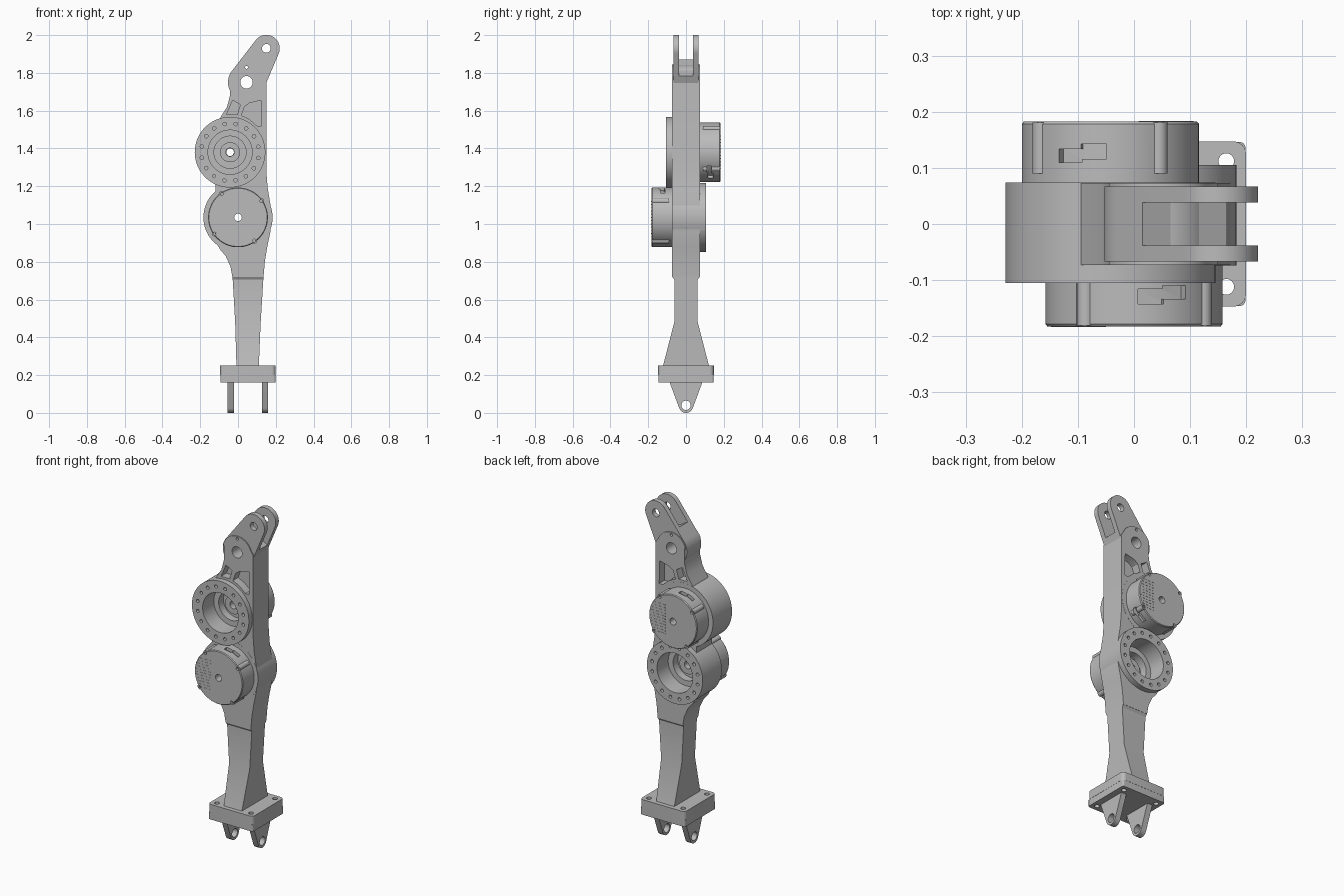
import bpy, bmesh, math
from mathutils import Vector

if "Cube" in bpy.data.objects:
    bpy.data.objects.remove(bpy.data.objects["Cube"])

grey = bpy.data.materials.new("machined grey")
grey.use_nodes = True
COLOUR = (0.5, 0.5, 0.5, 1)
grey.diffuse_color = COLOUR
grey.node_tree.nodes["Principled BSDF"].inputs["Base Color"].default_value = COLOUR

# Axis maps: outline (u, v) plus depth d to world
MAPS = {"x": lambda u, v, d: (d, u, v),
        "y": lambda u, v, d: (u, d, v),
        "z": lambda u, v, d: (u, v, d)}


def circle(cx, cy, r, n=64):
    return [(cx + r * math.cos(2 * math.pi * i / n), cy + r * math.sin(2 * math.pi * i / n))
            for i in range(n)]


def box(cx, cy, w, h, angle=0):
    c, s = math.cos(angle), math.sin(angle)
    return [(cx + c * a * w / 2 - s * b * h / 2, cy + s * a * w / 2 + c * b * h / 2)
            for a, b in ((-1, -1), (1, -1), (1, 1), (-1, 1))]


def hull(points):
    """Convex outline around 2D points."""
    pts = sorted(set(points))

    def half(seq):
        out = []
        for p in seq:
            while len(out) > 1 and ((out[-1][0] - out[-2][0]) * (p[1] - out[-2][1])
                                    - (out[-1][1] - out[-2][1]) * (p[0] - out[-2][0])) <= 0:
                out.pop()
            out.append(p)
        return out[:-1]
    return half(pts) + half(pts[::-1])


def loft(name, sections):
    """Solid through matching rings of 3D points; each ring may differ in shape."""
    bm = bmesh.new()
    rings = [[bm.verts.new(p) for p in s] for s in sections]
    n = len(rings[0])
    for a, b in zip(rings, rings[1:]):
        for i in range(n):
            bm.faces.new((a[i], a[(i + 1) % n], b[(i + 1) % n], b[i]))
    bm.faces.new(rings[0])
    bm.faces.new(rings[-1])
    bmesh.ops.recalc_face_normals(bm, faces=bm.faces)
    me = bpy.data.meshes.new(name)
    bm.to_mesh(me)
    bm.free()
    me.materials.append(grey)
    ob = bpy.data.objects.new(name, me)
    bpy.context.collection.objects.link(ob)
    return ob


def prism(name, outline, d0, d1, axis="y"):
    f = MAPS[axis]
    return loft(name, [[f(u, v, d) for u, v in outline] for d in (d0, d1)])


def combine(ob, outline, d0, d1, op="DIFFERENCE", axis="y"):
    """Add or cut a prism and apply the result."""
    tool = prism("tool", outline, d0, d1, axis)
    tool.hide_render = True
    mod = ob.modifiers.new("bool", "BOOLEAN")
    mod.operation, mod.solver, mod.object = op, "EXACT", tool
    bpy.context.view_layer.objects.active = ob
    bpy.ops.object.modifier_apply(modifier=mod.name)
    bpy.data.objects.remove(tool)


def polar(cx, cz, r, degrees):
    a = math.radians(degrees)
    return cx + r * math.cos(a), cz + r * math.sin(a)


LOWER, UPPER = (0.0, 1.035), (-0.042, 1.38)
PIN, TIP = (0.045, 1.75), (0.15, 1.93)

# Main link body with two joint housings
outline = [(-0.03, 0.72), (0.135, 0.72), (0.142, 0.80), (0.155, 0.88), (0.172, 0.96),
           (0.172, 1.10), (0.157, 1.19), (0.15, 1.28), (0.15, 1.76)]
outline += [polar(*PIN, 0.095, a) for a in range(20, 170, 10)]
outline += [(-0.04, 1.75), (-0.042, 1.68), (-0.058, 1.62), (-0.09, 1.57), (-0.12, 1.50),
            (-0.12, 0.91), (-0.095, 0.865), (-0.065, 0.83), (-0.04, 0.775)]
body = prism("link_body", outline, -0.073, 0.073)
for centre, r, side in ((LOWER, 0.183, 1), (UPPER, 0.187, -1)):
    combine(body, circle(*centre, r, 96), -0.074 * side, 0.105 * side, "UNION")
    # Stepped bore, shaft hole and ring of bolt holes
    combine(body, circle(*centre, 0.117), 0.0, 0.2 * side)
    combine(body, circle(*centre, 0.085), -0.045 * side, 0.05 * side)
    combine(body, circle(*centre, 0.022, 32), -0.2 * side, 0.05 * side)
    for k in range(16):
        combine(body, circle(*polar(*centre, 0.152, 11 + k * 22.5), 0.0095, 12),
                0.08 * side, 0.12 * side)

# Weight pockets on both faces, leaving a web between them
for pocket in ([(0.018, 1.575), (0.035, 1.622), (0.06, 1.64), (0.122, 1.655), (0.125, 1.52),
                (0.1, 1.52), (0.06, 1.555)],
               [(-0.06, 1.58), (-0.028, 1.655), (0.012, 1.632), (-0.004, 1.58)]):
    for side in (-1, 1):
        combine(body, pocket, 0.025 * side, 0.1 * side)

# Forked arm leaning to the left at the top
fork = prism("top_fork", hull(circle(*PIN, 0.098) + circle(*TIP, 0.071)), -0.067, 0.067)
axis_dir = (Vector(TIP) - Vector(PIN)).normalized()
slot = Vector(PIN) + axis_dir * 0.29
combine(fork, box(slot.x, slot.y, 0.4, 0.4, math.atan2(axis_dir.y, axis_dir.x)), -0.038, 0.038)
combine(fork, circle(*TIP, 0.023, 32), -0.1, 0.1)
for part in (body, fork):
    combine(part, circle(*PIN, 0.033, 40), -0.1, 0.1)
    combine(part, circle(PIN[0], 1.829, 0.008, 12), -0.1, 0.1)

# Bearing hubs inside the bores
for name, centre, side in (("lower_hub", LOWER, 1), ("upper_hub", UPPER, -1)):
    hub = prism(name, circle(*centre, 0.053, 48), -0.05 * side, -0.015 * side)
    combine(hub, circle(*centre, 0.022, 32), -0.1, 0.1)


def motor(name, cx, cz, side):
    """Round drive unit; side -1 faces front, 1 faces back."""
    def ring(r, d):
        return [(x, side * d, z) for x, z in circle(cx, cz, r, 96)]

    def spot(r, degrees):
        x, z = polar(0, 0, r, degrees)
        return cx - side * x, cz + z
    unit = loft(name, [ring(0.158, 0.07), ring(0.158, 0.178), ring(0.154, 0.183)])
    for k in range(4):
        boss = spot(0.150, 35 + 90 * k)
        combine(unit, circle(*boss, 0.016, 24), side * 0.09, side * 0.181, "UNION")
        combine(unit, circle(*boss, 0.008, 12), side * 0.17, side * 0.2)
    combine(unit, circle(cx, cz, 0.02, 32), -0.3, 0.3)
    # Stepped connector sockets in the rim
    for angle in (72, 225):
        for shift, d0, d1 in ((-9, 0.110, 0.134), (7, 0.116, 0.143)):
            x, z = spot(0.155, angle + shift)
            a = math.atan2(z - cz, x - cx)
            combine(unit, box(x, z, 0.03, 0.046, a), side * d0, side * d1)
    # Fine horizontal cooling ribs near one edge of the cap
    for k in range(11):
        z = -0.085 + k * 0.017
        edge = math.sqrt(0.148 ** 2 - z ** 2)
        prism(name + "_rib", box(cx + side * (edge + 0.05) / 2, cz + z, edge - 0.05, 0.005),
              side * 0.182, side * 0.184)


motor("lower_motor", *LOWER, -1)
motor("upper_motor", *UPPER, 1)

# Tapering shin
loft("shin", [[(x0, -y, z), (x1, -y, z), (x1, y, z), (x0, y, z)] for z, x0, x1, y in (
    (0.24, -0.008, 0.11, 0.124), (0.48, -0.015, 0.12, 0.062),
    (0.705, -0.028, 0.134, 0.062), (0.722, -0.03, 0.135, 0.073))])

# Foot plate in two layers with rounded corners and corner holes
CX = 0.0525
for name, half, z0, z1, r in (("foot_plate_upper", 0.147, 0.2, 0.25, 0.022),
                              ("foot_plate_lower", 0.146, 0.16, 0.2, 0.01)):
    corners = [p for sx in (-1, 1) for sy in (-1, 1)
               for p in circle(CX + sx * (half - r), sy * (half - r), r, 32)]
    plate = prism(name, hull(corners), z0, z1, "z")
    for sx in (-1, 1):
        for sy in (-1, 1):
            combine(plate, circle(CX + sx * 0.112, sy * 0.112, 0.014, 24), 0, 0.4, axis="z")

# Two mounting lugs under the foot
lug_shape = hull(circle(0, 0.038, 0.038, 48) + [(-0.088, 0.165), (0.088, 0.165)])
for name, x in (("right_lug", -0.038), ("left_lug", 0.143)):
    lug = prism(name, lug_shape, x - 0.017, x + 0.017, "x")
    combine(lug, circle(0, 0.04, 0.025, 32), -0.3, 0.3, axis="x")

# Smooth the round walls, keep edges crisp
for ob in bpy.context.scene.objects:
    if ob.type == "MESH":
        ob.select_set(True)
        bpy.context.view_layer.objects.active = ob
bpy.ops.object.shade_smooth_by_angle(angle=math.radians(25))
